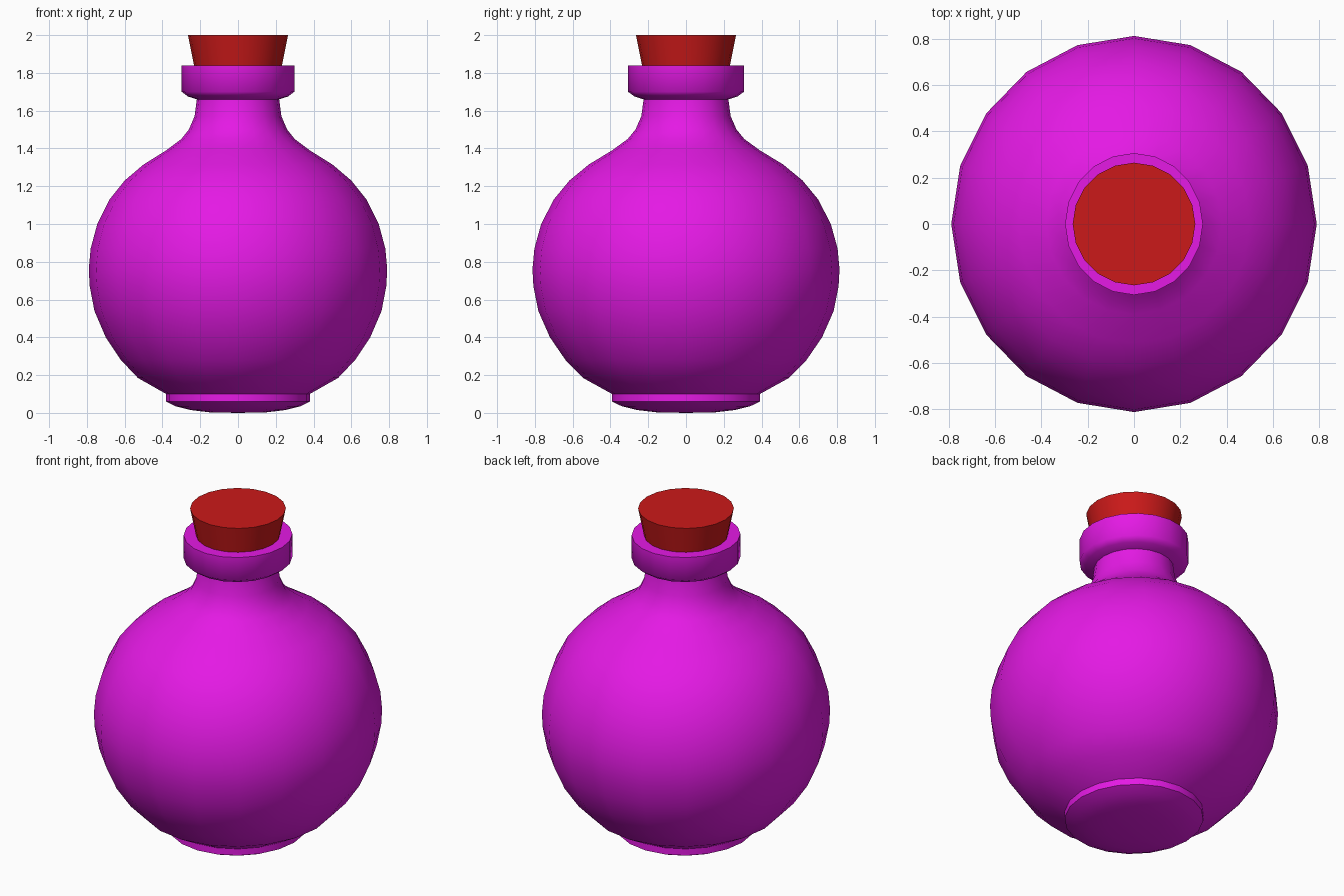
import bpy, bmesh, math

if "Cube" in bpy.data.objects:
    bpy.data.objects.remove(bpy.data.objects["Cube"])

SEG = 20


def material(name, color):
    m = bpy.data.materials.new(name)
    m.diffuse_color = color
    m.use_nodes = True
    m.node_tree.nodes["Principled BSDF"].inputs["Base Color"].default_value = m.diffuse_color
    return m


def lathe(name, profile, sx, sy, mat, angle):
    """Revolve (radius, z) points around z; radius 0 becomes a pole."""
    bm = bmesh.new()
    verts = [bm.verts.new((r * sx, 0, z)) for r, z in profile]
    edges = [bm.edges.new(p) for p in zip(verts, verts[1:])]
    bmesh.ops.spin(bm, geom=verts + edges, cent=(0, 0, 0), axis=(0, 0, 1),
                   angle=2 * math.pi, steps=SEG, use_duplicate=False)
    bmesh.ops.remove_doubles(bm, verts=bm.verts, dist=1e-4)
    for v in bm.verts:
        v.co.y *= sy / sx
    bmesh.ops.recalc_face_normals(bm, faces=bm.faces)
    me = bpy.data.meshes.new(name)
    bm.to_mesh(me)
    bm.free()
    me.materials.append(mat)
    ob = bpy.data.objects.new(name, me)
    bpy.context.collection.objects.link(ob)
    bpy.ops.object.select_all(action='DESELECT')
    ob.select_set(True)
    bpy.context.view_layer.objects.active = ob
    bpy.ops.object.shade_smooth_by_angle(angle=math.radians(angle))
    return ob


purple = material("purple_glass", (0.78, 0.01, 0.78, 1))
red = material("red_stopper", (0.6, 0.01, 0.01, 1))

# Bottle: foot, round belly, neck and lip, slightly deeper than wide
bottle = [(0, 0), (0.15, 0.003), (0.25, 0.015), (0.33, 0.035), (0.38, 0.06),
          (0.38, 0.10), (0.53, 0.185), (0.62, 0.28), (0.70, 0.40),
          (0.76, 0.54), (0.785, 0.67), (0.79, 0.76), (0.78, 0.87),
          (0.745, 1.0), (0.68, 1.13), (0.60, 1.23), (0.50, 1.315),
          (0.38, 1.39), (0.30, 1.45), (0.26, 1.50), (0.23, 1.57),
          (0.218, 1.66), (0.265, 1.675), (0.298, 1.70), (0.298, 1.84),
          (0.23, 1.84), (0.22, 1.79), (0, 1.79)]
lathe("bottle", bottle, 1.0, 1.029, purple, 60)

# Tapered stopper
lathe("stopper", [(0, 1.795), (0.224, 1.795), (0.265, 2.0), (0, 2.0)],
      1.0, 1.0, red, 40)
